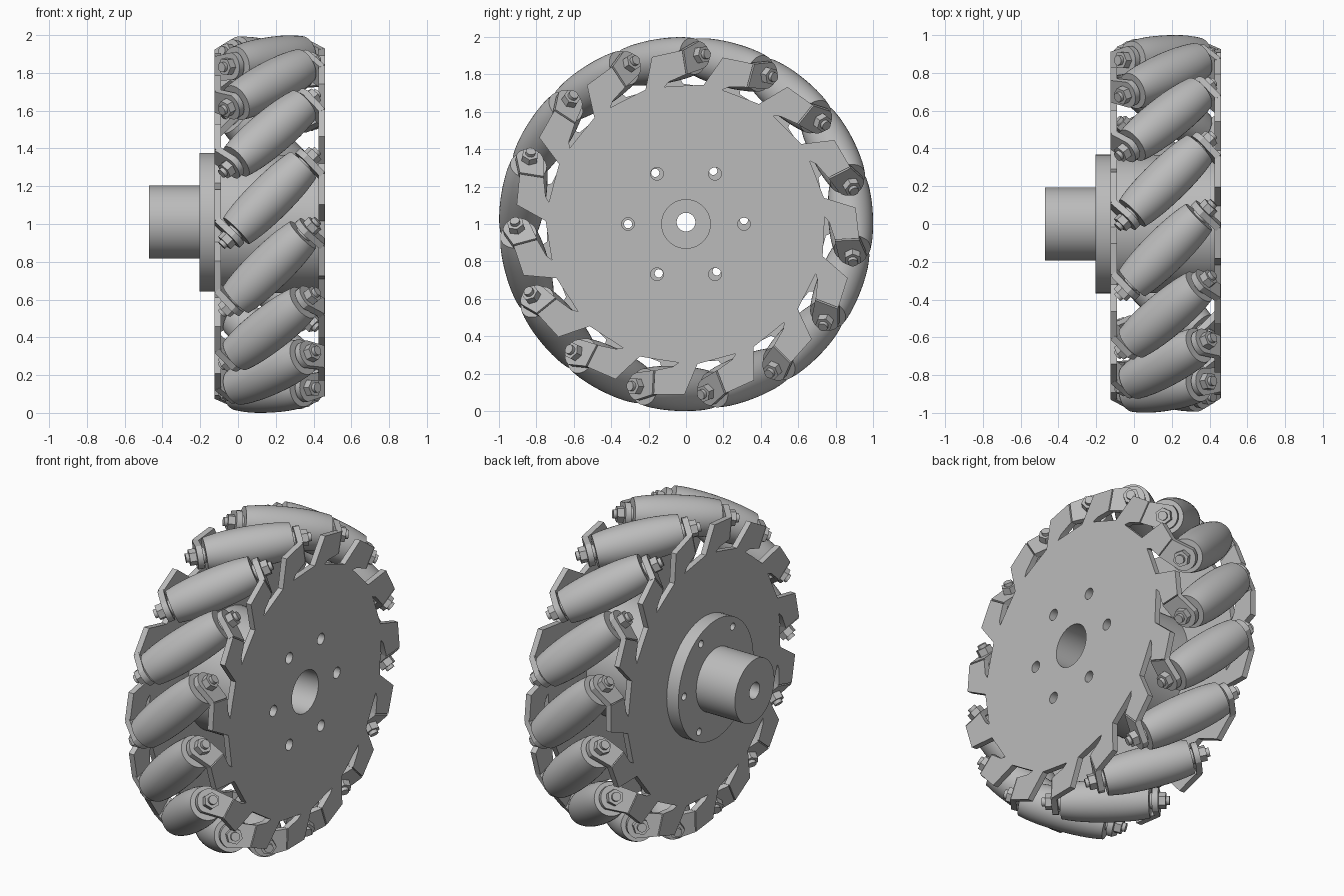
import bpy
import bmesh
from math import pi, sin, cos, radians, sqrt
from mathutils import Matrix, Vector

if "Cube" in bpy.data.objects:
    bpy.data.objects.remove(bpy.data.objects["Cube"])

COUNT = 15                      # rollers
STEP = radians(24)
FIRST = radians(27)             # angle of the first roller
CENTRE = Vector((0, 0, 1))      # wheel centre
MID_X = 0.1675                  # middle plane between the plates
AXLE_R = 0.88                   # roller axle distance from the wheel centre
THICK = 0.035                   # sheet thickness

grey = bpy.data.materials.new("metal_grey")
grey.use_nodes = True
grey.diffuse_color = (0.5, 0.5, 0.5, 1)
grey.node_tree.nodes["Principled BSDF"].inputs["Base Color"].default_value = (0.5, 0.5, 0.5, 1)


def place(name, mesh, matrix):
    obj = bpy.data.objects.new(name, mesh)
    obj.matrix_world = matrix
    bpy.context.collection.objects.link(obj)
    return obj


def circle(radius, sides=48, cx=0, cy=0):
    return [(cx + radius * cos(2 * pi * i / sides), cy + radius * sin(2 * pi * i / sides))
            for i in range(sides)]


def ring_of_holes(radius, hole, turn):
    return [circle(hole, 20, radius * cos(turn + i * pi / 3), radius * sin(turn + i * pi / 3))
            for i in range(6)]


def prism(name, loops, low, high):
    """Extrude closed 2D loops (inner loops become holes) from low to high."""
    curve = bpy.data.curves.new(name, "CURVE")
    curve.dimensions = "2D"
    curve.fill_mode = "BOTH"
    curve.extrude = (high - low) / 2
    for loop in loops:
        spline = curve.splines.new("POLY")
        spline.points.add(len(loop) - 1)
        for point, (a, b) in zip(spline.points, loop):
            point.co = (a, b, 0, 1)
        spline.use_cyclic_u = True
    temp = place(name, curve, Matrix())
    graph = bpy.context.evaluated_depsgraph_get()
    mesh = bpy.data.meshes.new_from_object(temp.evaluated_get(graph))
    bpy.data.objects.remove(temp)
    mesh.name = name
    mesh.transform(Matrix.Translation((0, 0, (high + low) / 2)))
    bm = bmesh.new()
    bm.from_mesh(mesh)
    bmesh.ops.remove_doubles(bm, verts=bm.verts, dist=1e-5)
    bmesh.ops.recalc_face_normals(bm, faces=bm.faces)
    bm.to_mesh(mesh)
    bm.free()
    mesh.materials.clear()
    mesh.materials.append(grey)
    return mesh


def lathe(name, profile, sides=40):
    """Revolve (radius, height) points about z."""
    bm = bmesh.new()
    verts = [bm.verts.new((r, 0, h)) for r, h in profile]
    edges = [bm.edges.new(pair) for pair in zip(verts, verts[1:])]
    bmesh.ops.spin(bm, geom=verts + edges, cent=(0, 0, 0), axis=(0, 0, 1),
                   angle=2 * pi, steps=sides)
    bmesh.ops.remove_doubles(bm, verts=bm.verts, dist=1e-5)
    bmesh.ops.recalc_face_normals(bm, faces=bm.faces)
    mesh = bpy.data.meshes.new(name)
    bm.to_mesh(mesh)
    bm.free()
    mesh.materials.append(grey)
    return mesh


def tooth_outline(side):
    """Toothed plate outline: outer edge, back edge, then the slit under the next tab."""
    tooth = [(0.125, 0.92), (-0.04, 0.91)]
    slit = [(0.21, 0.72), (0.10, 0.732), (0.0, 0.742), (0.03, 0.765), (0.125, 0.79)]
    loop = []
    for k in range(COUNT):
        angle = FIRST + side * k * STEP
        for pts, a in ((tooth, angle), (slit, angle + side * STEP)):
            loop += [(v * cos(a) + side * u * sin(a), v * sin(a) - side * u * cos(a))
                     for u, v in pts]
    return loop


# wheel frame: local z runs along the wheel axle (+x)
wheel = Matrix(((0, 0, 1, 0), (1, 0, 0, 0), (0, 1, 0, 1), (0, 0, 0, 1)))
hub_frame = Matrix.Translation((0, 0, 0.01)) @ wheel

# side plates with bolt holes and a centre hole
holes = ring_of_holes(0.31, 0.034, 0)
for name, side, low in (("left_plate", 1, 0.425), ("right_plate", -1, -0.125)):
    place(name, prism(name, [tooth_outline(side), circle(0.13)] + holes, low, low + THICK), wheel)

# drum between the plates, then flange and hub
place("drum", prism("drum", [circle(0.366, 72), circle(0.13)] + holes, -0.091, 0.426), wheel)
place("flange", prism("flange", [circle(0.367, 72), circle(0.05)]
                      + ring_of_holes(0.31, 0.022, radians(2)), -0.205, -0.124), hub_frame)
place("hub", prism("hub", [circle(0.193, 64), circle(0.05)], -0.47, -0.204), hub_frame)

# roller barrel follows the wheel's rim circle
HALF = 0.25
steps = [HALF * (i / 6 - 1) for i in range(13)]
barrel = [(sqrt(1 - t * t / 2) - AXLE_R - 0.006 * (t / HALF) ** 4, t) for t in steps]
roller = lathe("roller", [(0.03, -HALF + 0.02), (0.03, -HALF)] + barrel
               + [(0.03, HALF), (0.03, HALF - 0.02)])

# bolt, nut and bent tab, shared by every roller
axle = prism("axle", [circle(0.026, 20)], -0.36, 0.36)
nut = prism("nut", [circle(0.047, 6)], 0.30, 0.34)
washer = prism("washer", [circle(0.045, 24)], 0.245, 0.27)
tip = [(0.075 * cos(a), 0.075 * sin(a)) for a in [radians(-80 + 16 * i) for i in range(11)]]
root = -0.112
tab = prism("tab", [[(root, 0.92 - AXLE_R), (root, 0.79 - AXLE_R)] + tip], 0.265, 0.30)

flip = Matrix.Rotation(pi, 4, "Y")
made = []
for k in range(COUNT):
    angle = FIRST + k * STEP
    out = Vector((0, cos(angle), sin(angle)))
    along = Vector((0, sin(angle), -cos(angle)))
    x = Vector((1, 0, 0))
    # local z is the roller axle, at 45 degrees to the wheel axle
    frame = Matrix(((along - x) / sqrt(2), out, (along + x) / sqrt(2))).transposed().to_4x4()
    frame.translation = CENTRE + x * MID_X + out * AXLE_R
    place("roller", roller, frame)
    place("axle", axle, frame)
    for side, turn in (("left", Matrix()), ("right", flip)):
        for part, mesh in (("tab", tab), ("nut", nut), ("washer", washer)):
            place(side + "_" + part, mesh, frame @ turn)

# smooth the round surfaces, keep the edges sharp
bpy.ops.object.select_all(action="DESELECT")
for obj in bpy.context.collection.objects:
    if obj.type == "MESH" and obj.data.materials and obj.data.materials[0] == grey:
        obj.select_set(True)
        bpy.context.view_layer.objects.active = obj
bpy.ops.object.shade_smooth_by_angle(angle=radians(30))
bpy.ops.object.select_all(action="DESELECT")
